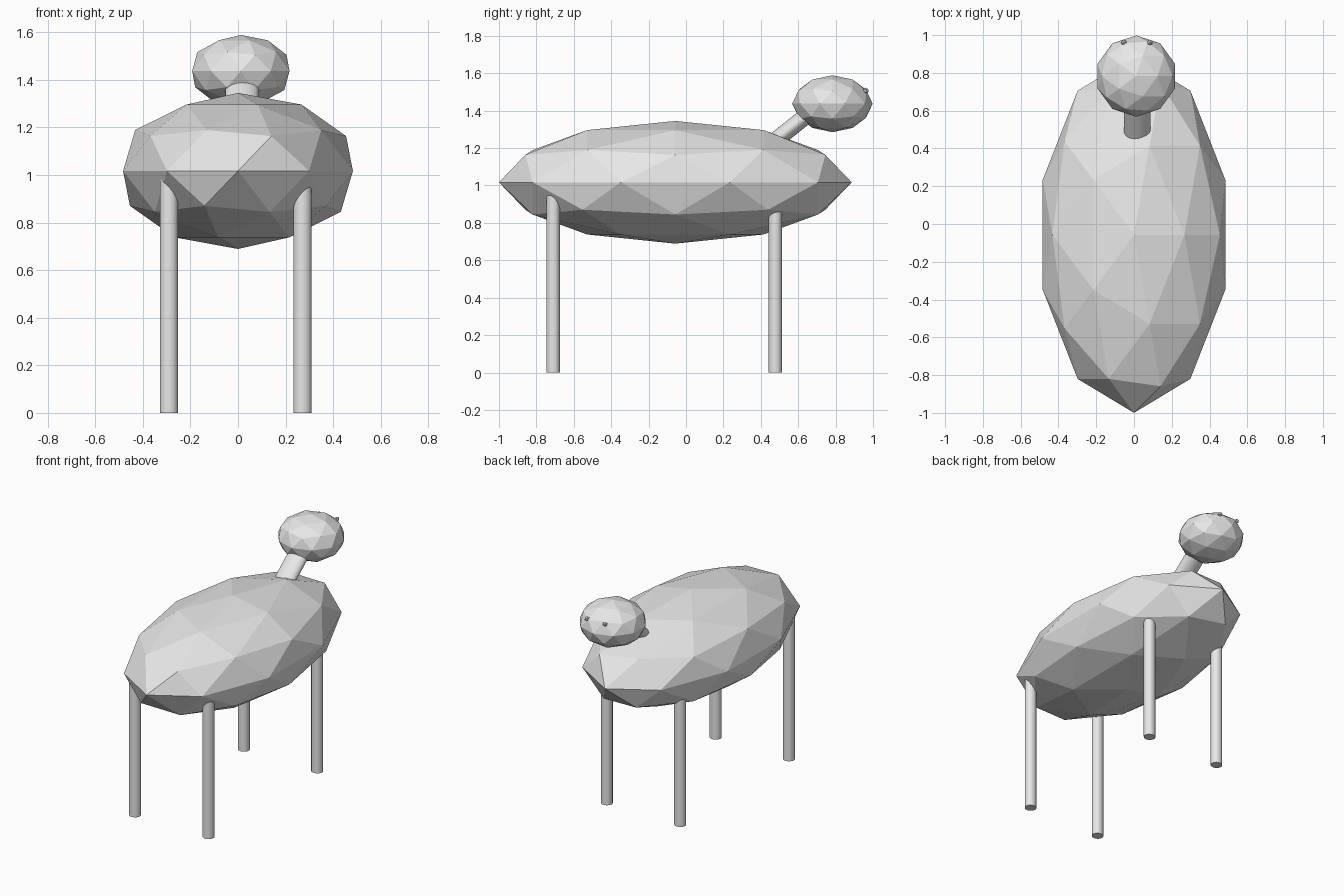
import bpy
from mathutils import Vector

cube = bpy.data.objects.get("Cube")
if cube:
    bpy.data.objects.remove(cube, do_unlink=True)

# Single grey material
GREY = (0.8, 0.8, 0.8, 1.0)
grey = bpy.data.materials.new("light grey")
grey.use_nodes = True
grey.diffuse_color = GREY
grey.node_tree.nodes["Principled BSDF"].inputs["Base Color"].default_value = GREY


def finish(name):
    obj = bpy.context.object
    obj.name = name
    obj.data.materials.clear()
    obj.data.materials.append(grey)
    return obj


def faceted_ball(name, centre, radii, subdivisions=2):
    bpy.ops.mesh.primitive_ico_sphere_add(subdivisions=subdivisions, radius=1, location=centre)
    obj = finish(name)
    obj.scale = radii
    return obj


def rod(name, start, end, radii):
    start, end = Vector(start), Vector(end)
    axis = end - start
    bpy.ops.mesh.primitive_cylinder_add(vertices=32, radius=1, depth=1, location=(start + end) / 2)
    obj = finish(name)
    # Tilt only in the y-z plane, keeping the wide axis along x
    obj.rotation_euler = (Vector((0, 0, 1)).rotation_difference(axis)).to_euler()
    obj.scale = (radii[0], radii[1], axis.length)
    return obj


# Body and head
faceted_ball("body", (0, -0.057, 1.017), (0.508, 0.943, 0.328))
faceted_ball("head", (0.012, 0.783, 1.437), (0.215, 0.215, 0.152))

# Neck, flattened and leaning forward into the head
rod("neck", (0.017, 0.42, 1.195), (0.017, 0.71, 1.425), (0.071, 0.044))

# Legs
for side, x in (("right", -0.29), ("left", 0.271)):
    for end, y in (("front", -0.71), ("back", 0.478)):
        rod(f"{end}_{side}_leg", (x, y, 0), (x, y, 0.98), (0.038, 0.036))

# Eyes
for side, x in (("right", -0.054), ("left", 0.084)):
    faceted_ball(f"{side}_eye", (x, 0.961, 1.507), (0.016, 0.016, 0.016), 1)
